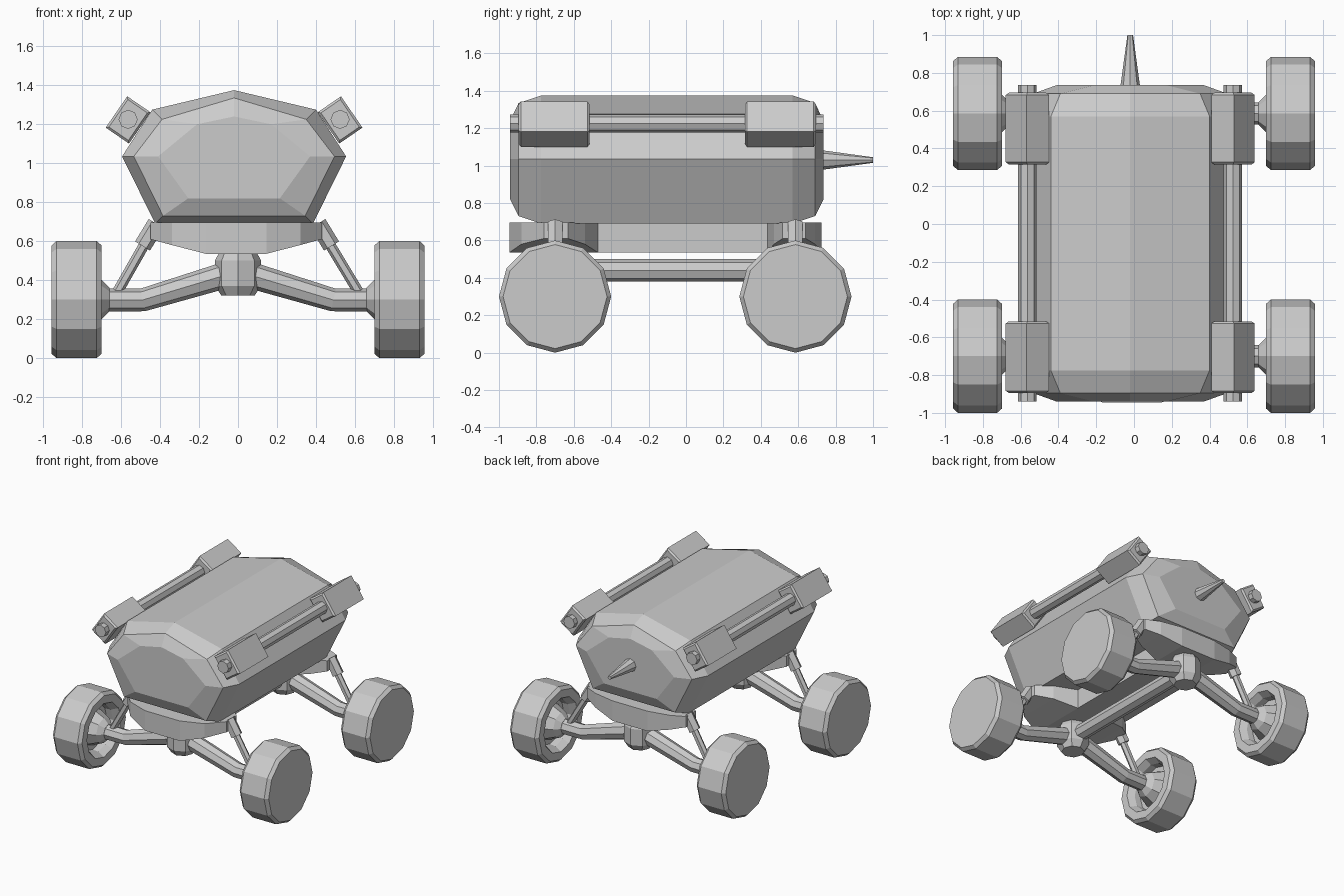
import bpy, bmesh, math
from mathutils import Vector, Matrix

if "Cube" in bpy.data.objects:
    bpy.data.objects.remove(bpy.data.objects["Cube"])


def finish(name, bm):
    bmesh.ops.recalc_face_normals(bm, faces=bm.faces)
    me = bpy.data.meshes.new(name)
    bm.to_mesh(me)
    bm.free()
    ob = bpy.data.objects.new(name, me)
    bpy.context.collection.objects.link(ob)
    return ob


def loft(name, rings):
    """Skin equal-length rings of points and cap both ends."""
    bm = bmesh.new()
    vs = [[bm.verts.new(p) for p in r] for r in rings]
    n = len(vs[0])
    for a, b in zip(vs, vs[1:]):
        for i in range(n):
            j = (i + 1) % n
            bm.faces.new((a[i], a[j], b[j], b[i]))
    bm.faces.new(vs[0])
    bm.faces.new(vs[-1])
    return finish(name, bm)


def tube(name, path, n=8, axis=None):
    """path: list of (point, radius); a fixed axis makes it a lathe."""
    pts = [Vector(p) for p, _ in path]
    rings = []
    for i, (p, (_, r)) in enumerate(zip(pts, path)):
        d = Vector(axis) if axis else pts[min(i + 1, len(pts) - 1)] - pts[max(i - 1, 0)]
        d.normalize()
        up = Vector((1, 0, 0)) if abs(d.z) > 0.95 else Vector((0, 0, 1))
        u = (up - d * up.dot(d)).normalized()
        v = d.cross(u)
        rings.append([p + r * (u * math.cos(t) + v * math.sin(t))
                      for t in (2 * math.pi * k / n for k in range(n))])
    return loft(name, rings)


def box(name, center, size, tilt=0.0, bevel=0.0):
    bm = bmesh.new()
    bmesh.ops.create_cube(bm, size=1)
    bmesh.ops.scale(bm, vec=size, verts=bm.verts)
    if bevel:
        bmesh.ops.bevel(bm, geom=[e for e in bm.edges
                                  if abs((e.verts[0].co - e.verts[1].co).y) < 1e-5],
                        offset=bevel, segments=1, affect='EDGES')
    bmesh.ops.transform(bm, matrix=Matrix.Translation(center) @ Matrix.Rotation(tilt, 4, 'Y'),
                        verts=bm.verts)
    return finish(name, bm)


CX = -0.02                      # hull sits slightly off centre
FRONT, BACK = -0.70, 0.585      # axle positions


# Faceted hull
def section(y, half):
    right = [(CX + x, y, z) for x, z in half]
    left = [(CX - x, y, z) for x, z in reversed(half) if x > 0]
    return right + [(CX, y, half[-1][1])] + left


full = [(0, 1.375), (0.42, 1.275), (0.575, 1.035), (0.405, 0.69)]
mid = [(0, 1.335), (0.37, 1.225), (0.515, 1.035), (0.365, 0.73)]
end = [(0, 1.24), (0.19, 1.20), (0.39, 1.035), (0.235, 0.82)]
loft("hull", [section(-0.94, end), section(-0.895, mid), section(-0.775, full),
              section(0.57, full), section(0.69, mid), section(0.735, end)])

# Antenna spike at the back
tube("rear_spike", [((CX, 0.70, 1.03), 0.056), ((CX, 1.0, 1.03), 0.015)], n=8)

# Side rails with tilted pods
for s, side in ((-1, "left"), (1, "right")):
    x = CX + s * 0.544
    tube(side + "_rail", [((x, -0.94, 1.225), 0.049), ((x, 0.735, 1.225), 0.049)])
    for y, where in ((-0.705, "front"), (0.505, "back")):
        box(f"{where}_{side}_pod", (x, y, 1.222), (0.145, 0.38, 0.195),
            tilt=-s * math.radians(34.5), bevel=0.012)

# Belly: narrow middle and a wide plate over each axle
box("belly_beam", (-0.01, -0.02, 0.6125), (0.31, 0.95, 0.155))
for name, ys in (("front_belly_plate", [(-0.945, -0.47), (-0.88, -0.54), (-0.76, -0.63)]),
                 ("back_belly_plate", [(0.435, 0.725), (0.47, 0.69), (0.517, 0.64)])):
    half = [(x, zb, y) for x, zb, y in zip((0.155, 0.33, 0.44), (0.535, 0.58, 0.61), ys)]
    stations = [(-x, zb, y) for x, zb, y in reversed(half)] + half
    loft(name, [[(x - 0.01, a, zb), (x - 0.01, b, zb), (x - 0.01, b, 0.695), (x - 0.01, a, 0.695)]
                for x, zb, (a, b) in stations])

# Spine tube between the axle hubs
tube("spine", [((0, FRONT, 0.44), 0.06), ((0, BACK, 0.44), 0.06)])

# Axles, suspension and wheels
for y, where in ((FRONT, "front"), (BACK, "back")):
    tube(where + "_axle_hub", [((0, y, z), r) for z, r in
                               ((0.545, 0.095), (0.50, 0.118), (0.37, 0.118), (0.32, 0.085))],
         axis=(0, 0, 1))
    for s, side in ((-1, "left"), (1, "right")):
        tag = f"{where}_{side}_"
        tube(tag + "arm", [((s * x, y, z), r) for x, z, r in
                           ((0.05, 0.43, 0.068), (0.49, 0.298, 0.059), (0.67, 0.298, 0.059))])
        tube(tag + "hub_cone", [((s * x, y, 0.30), r) for x, r in
                                ((0.66, 0.06), (0.70, 0.10), (0.81, 0.15))], axis=(1, 0, 0))
        tube(tag + "strut_sleeve", [((s * 0.415 - 0.005, y, 0.69), 0.045),
                                    ((s * 0.485 - 0.005, y, 0.575), 0.045)], n=6)
        tube(tag + "strut_rod", [((s * 0.46 - 0.005, y, 0.61), 0.027),
                                 ((s * 0.63, y, 0.32), 0.027)], n=6)
        tube(tag + "wheel", [((s * x, y, 0.30), r) for x, r in
                             ((0.957, 0.278), (0.932, 0.30), (0.725, 0.30), (0.70, 0.278),
                              (0.70, 0.215), (0.75, 0.185), (0.80, 0.18))],
             n=12, axis=(1, 0, 0))
